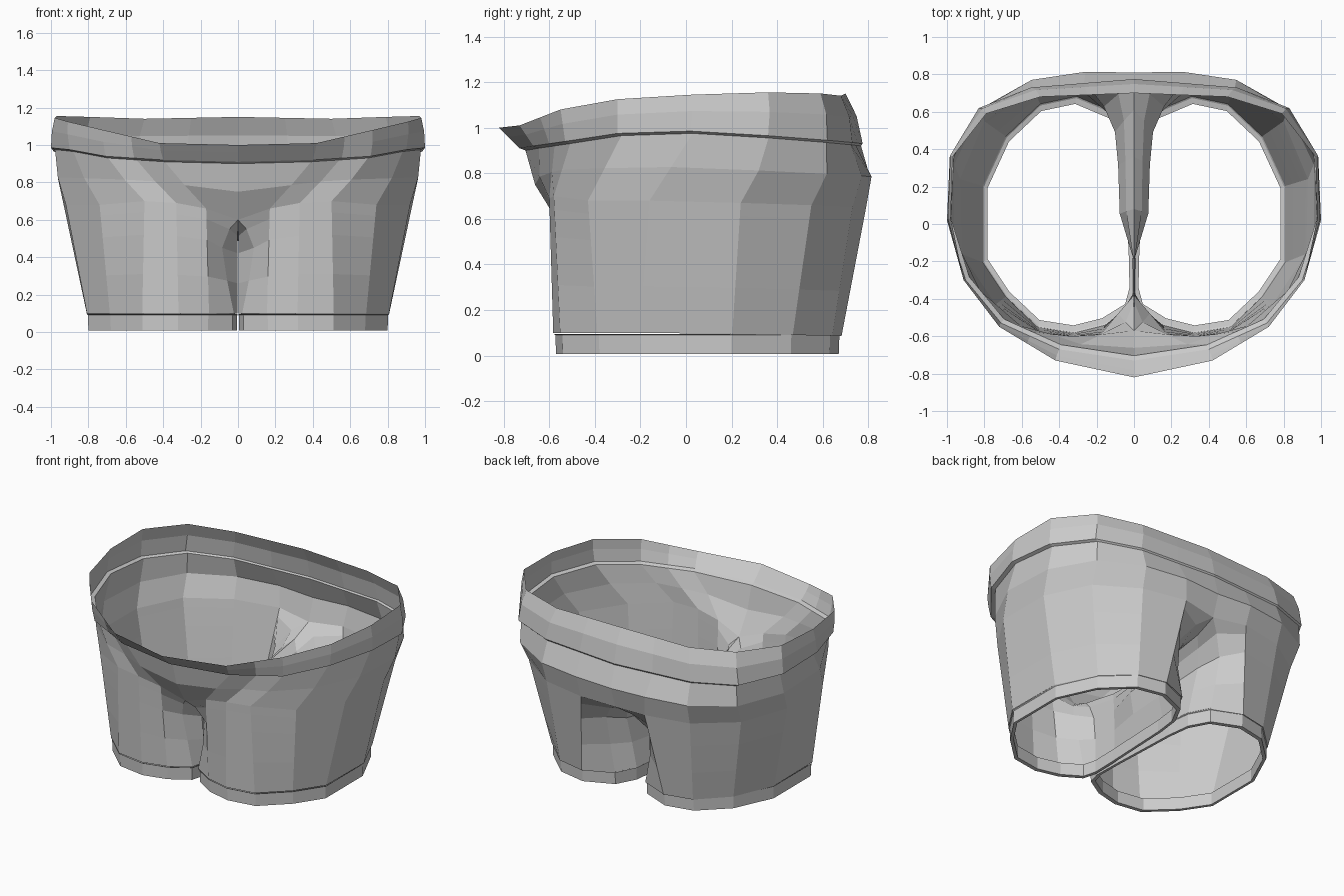
import bpy
from mathutils import Vector

cube = bpy.data.objects.get("Cube")
if cube:
    bpy.data.objects.remove(cube, do_unlink=True)

cloth = bpy.data.materials.new("grey_cloth")
cloth.use_nodes = True
cloth.diffuse_color = (0.6, 0.6, 0.6, 1)
cloth.node_tree.nodes["Principled BSDF"].inputs["Base Color"].default_value = (0.6, 0.6, 0.6, 1)


def points(*rows):
    return [Vector(p) for p in rows]


def add_columns(row):
    """Split one front and one back span so the waist matches the leg columns."""
    front = row[1].lerp(row[2], 0.5)
    back = row[-2].lerp(row[-1], 0.5)
    return row[:2] + [front] + row[2:-1] + [back] + row[-1:]


def scaled(row, centre, factor, z=None, drop=0.0):
    """Shrink or grow a ring about a centre, at its own or a given height."""
    result = []
    for p in row:
        q = centre + (p - centre) * factor
        q.z = (p.z if z is None else z) - drop
        result.append(q)
    return result


def build(name, strips):
    """Skin strips of (rows, closed) on the left half and mirror them."""
    verts, faces = [], []
    for rows, closed in strips:
        start, n = len(verts), len(rows[0])
        for row in rows:
            verts.extend(row)
        for r in range(len(rows) - 1):
            for c in range(n if closed else n - 1):
                a, b = start + r * n + c, start + r * n + (c + 1) % n
                faces.append((a, a + n, b + n, b))
    mesh = bpy.data.meshes.new(name)
    mesh.from_pydata([tuple(v) for v in verts], [], faces)
    mesh.materials.append(cloth)
    obj = bpy.data.objects.new(name, mesh)
    bpy.context.collection.objects.link(obj)
    mirror = obj.modifiers.new("Mirror", "MIRROR")
    mirror.merge_threshold = 0.001
    weld = obj.modifiers.new("Weld", "WELD")
    weld.merge_threshold = 0.0005
    return obj


# Waist outlines, front centre round the left side to back centre
band_top = add_columns(points(
    (0, -.82, 1), (.42, -.73, 1.01), (.72, -.55, 1.08), (.91, -.3, 1.125), (.98, .03, 1.145),
    (.97, .36, 1.155), (.79, .59, 1.15), (.5, .68, 1.14), (0, .7, 1.15)))
band_bottom = add_columns(points(
    (0, -.73, .91), (.4, -.67, .92), (.71, -.53, .94), (.9, -.3, .975), (1, .02, .985),
    (.985, .36, .965), (.83, .62, .945), (.55, .73, .935), (0, .775, .93)))

# Groin outline, and the crotch seam running from back to front
groin = points(
    (0, -.57, .6), (.17, -.59, .66), (.33, -.6, .69), (.5, -.58, .7), (.74, -.43, .68),
    (.92, -.16, .68), (.93, .24, .67), (.8, .55, .66), (.54, .73, .65), (.24, .79, .65),
    (0, .76, .63))
seam = points((0, .61, .57), (0, .36, .53), (0, .08, .5), (0, -.2, .51), (0, -.46, .56))

# Leg opening: same columns, then the inner thigh
opening = points(
    (.03, -.45, 0), (.16, -.53, 0), (.32, -.57, 0), (.51, -.54, 0), (.68, -.38, 0),
    (.8, -.2, 0), (.8, .2, 0), (.68, .46, 0), (.5, .63, 0), (.31, .67, 0),
    (.12, .59, 0), (.05, .46, 0), (.03, .3, 0), (.02, .05, 0), (.01, -.18, 0), (.006, -.36, 0))

back_axis = Vector((0, .45, 0))
leg_axis = Vector((.41, .05, 0))
waist_count = len(groin)

# Waistband, curving over at the back, with a ledge folded in at its lower edge
band_middle = []
for top, low in zip(band_top, band_bottom):
    p = top.lerp(low, .45)
    p.y += max(0, p.y) * .02
    p.x *= 1.006
    band_middle.append(p)
body_top = scaled(band_bottom, back_axis, .978, drop=.01)
build("waistband", [([band_top, band_middle, band_bottom, body_top], False)])

# Hips, swelling out over the seat and the front panel
hip = []
for top, low in zip(body_top, groin):
    p = top.lerp(low, .5)
    p.y += max(0, p.y) * .06 - (.025 if p.y < -.6 else 0)
    p.x *= 1.015
    hip.append(p)

# Legs, arching out quickly below the crotch and closing along the inner thigh
ring = groin + seam
hem = scaled(opening, leg_axis, 1.02)
leg_rows = [ring]
for t in (.1, .3, .65, 1):
    row = []
    for i, (top, low) in enumerate(zip(ring, hem)):
        inner = i == 0 or i >= waist_count - 1
        s = 1 - (1 - t) ** 5 if inner else t
        p = top.lerp(low, s)
        p.z = top.z + (.1 - .02 * max(0, low.y) - top.z) * t
        if inner and (i == 0 or p.y > -.1):
            p.x += .45 * t * (1 - t) ** 2
        p.x = max(p.x, .003)
        row.append(p)
    leg_rows.append(row)
build("shorts_body", [([body_top, hip, groin], False), (leg_rows, True)])

# Thick cuffs tucked just inside the leg hems
cuff = [scaled(opening, leg_axis, f, z) for f, z in
        ((1.02, .096), (1.005, .09), (1, .007), (.955, .007), (.955, .09), (1.005, .096))]
for row in cuff:
    for p in row:
        p.x = max(p.x, .003)
build("leg_cuffs", [(cuff, True)])
